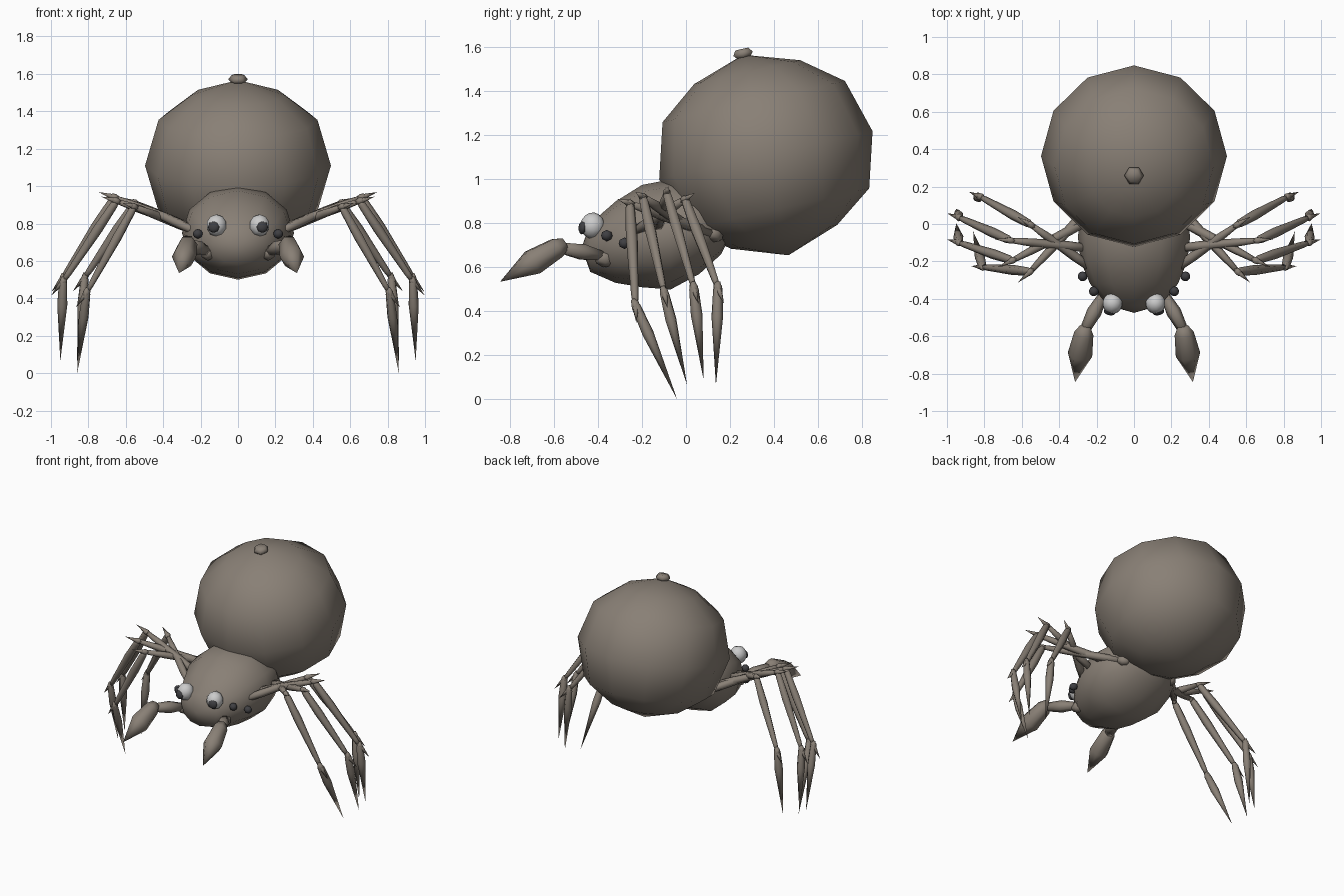
import bpy, bmesh, math
from mathutils import Vector, Matrix

if "Cube" in bpy.data.objects:
    bpy.data.objects.remove(bpy.data.objects["Cube"])


def material(name, rgb):
    m = bpy.data.materials.new(name)
    m.diffuse_color = (*rgb, 1)
    m.use_nodes = True
    m.node_tree.nodes["Principled BSDF"].inputs["Base Color"].default_value = m.diffuse_color
    return m


BROWN = material("body_brown", (0.25, 0.215, 0.18))
WHITE = material("eye_white", (0.75, 0.75, 0.75))
DARK = material("eye_dark", (0.05, 0.05, 0.055))


def loft(name, rings, mat):
    """Skin a list of rings; a ring with one point becomes a pole."""
    bm = bmesh.new()
    vs = [[bm.verts.new(p) for p in r] for r in rings]
    for a, b in zip(vs, vs[1:]):
        n = max(len(a), len(b))
        for i in range(n):
            j = (i + 1) % n
            quad = [a[i % len(a)], a[j % len(a)], b[j % len(b)], b[i % len(b)]]
            bm.faces.new(list(dict.fromkeys(quad)))
    for end in (vs[0], vs[-1]):
        if len(end) > 2:
            bm.faces.new(end)
    bmesh.ops.recalc_face_normals(bm, faces=bm.faces)
    for f in bm.faces:
        f.smooth = True
    me = bpy.data.meshes.new(name)
    bm.to_mesh(me)
    bm.free()
    ob = bpy.data.objects.new(name, me)
    me.materials.append(mat)
    bpy.context.collection.objects.link(ob)
    return ob


def spindle(name, a, b, profile, sides=6, mat=BROWN):
    """Turned shape from a to b; profile holds (fraction, radius) pairs."""
    a, b = Vector(a), Vector(b)
    q = (b - a).to_track_quat('Z', 'Y')
    rings = []
    for t, r in profile:
        c = a.lerp(b, t)
        n = sides if r > 0 else 1
        rings.append([c + q @ Vector((r * math.cos(2 * math.pi * i / n),
                                      r * math.sin(2 * math.pi * i / n), 0)) for i in range(n)])
    return loft(name, rings, mat)


def ball(name, c, radii, direction=(0, 0, 1), mat=BROWN, seg=8, rings=6):
    """Ellipsoid whose local z axis points along direction."""
    bm = bmesh.new()
    q = Vector(direction).to_track_quat('Z', 'Y').to_matrix().to_4x4()
    bmesh.ops.create_uvsphere(bm, u_segments=seg, v_segments=rings, radius=1,
                              matrix=Matrix.Translation(c) @ q @ Matrix.Diagonal((*radii, 1)))
    for f in bm.faces:
        f.smooth = True
    me = bpy.data.meshes.new(name)
    bm.to_mesh(me)
    bm.free()
    me.materials.append(mat)
    ob = bpy.data.objects.new(name, me)
    bpy.context.collection.objects.link(ob)
    return ob


# abdomen: twelve-sided tilted globe
tilt = math.radians(12.7)
axis = Vector((0, -math.sin(tilt), math.cos(tilt)))
u = Vector((0, math.cos(tilt), math.sin(tilt)))
centre = Vector((0, 0.363, 1.11))
rings = []
for v, r in [(-.466, 0), (-.38, .247), (-.25, .425), (0, .497), (.25, .425), (.387, .247), (.468, 0)]:
    n = 12 if r else 1
    rings.append([centre + axis * v + u * (r * math.cos(i * math.pi / 6))
                  + Vector((r * math.sin(i * math.pi / 6), 0, 0)) for i in range(n)])
loft("abdomen", rings, BROWN)

# spinneret on the abdomen's upper pole
top = centre + axis * .45
spindle("spinneret", top, top + axis * .045, [(0, .03), (.5, .052), (1, .035)])

# head and thorax: stations of (y, bottom, top, half width)
rings = [[(0, -.475, .69)]]
for y, lo, hi, w in [(-.435, .58, .80, .14), (-.32, .53, .90, .235), (-.2, .51, .975, .285),
                     (-.07, .50, 1.0, .30), (.06, .57, .98, .285), (.16, .66, .92, .2)]:
    rings.append([(w * math.sin(i * math.pi / 6), y,
                   (lo + hi) / 2 + (hi - lo) / 2 * math.cos(i * math.pi / 6)) for i in range(12)])
rings.append([(0, .22, .78)])
loft("head_thorax", rings, BROWN)

# legs: root, knee, ankle, tip (right side)
LEGS = [
    ((.20, .13, .75), (.555, -.255, .89), (.81, -.23, .43), (.86, -.04, 0)),
    ((.22, .03, .77), (.65, -.195, .92), (.935, -.10, .49), (.95, .005, .065)),
    ((.22, -.13, .77), (.66, -.088, .94), (.935, .035, .51), (.95, .08, .09)),
    ((.21, -.25, .75), (.55, -.005, .91), (.82, .145, .51), (.86, .136, .065)),
]
for side, s in (("left", -1), ("right", 1)):
    def p(c):
        return Vector((c[0] * s, c[1], c[2]))

    for k, pts in enumerate(LEGS, 1):
        root, knee, ankle, tip = map(p, pts)
        tag = f"{side}_leg_{k}"
        ball(tag + "_hip", root, (.035, .035, .045), knee - root, seg=6, rings=4)
        spindle(tag + "_femur", root, knee, [(0, .02), (.3, .026), (.75, .022), (1, .014)])
        spindle(tag + "_tibia", knee, ankle, [(-.02, .012), (.05, .022), (.35, .027), (.9, .017), (1, .012)])
        spindle(tag + "_foot", ankle, tip, [(-.06, .01), (.02, .022), (.3, .027), (1, 0)])
        # spurs carry on past the knee and ankle
        for part, a, b, length in (("knee", root, knee, .09), ("ankle", knee, ankle, .10)):
            d = (b - a).normalized()
            out = (d + Vector((s * .15, 0, 0))).normalized()
            ball(f"{tag}_{part}_joint", b, (.02, .02, .028), d, seg=6, rings=4)
            spindle(f"{tag}_{part}_spur", b, b + out * length, [(0, .015), (.2, .014), (1, 0)], 5)

    # feelers
    ball(side + "_feeler_base", p((.16, -.37, .64)), (.04, .04, .05), (s * .3, -1, .2), seg=6, rings=4)
    spindle(side + "_feeler_arm", p((.16, -.37, .65)), p((.265, -.57, .69)),
            [(0, .022), (.5, .04), (1, .027)])
    spindle(side + "_feeler_club", p((.262, -.55, .71)), p((.315, -.845, .535)),
            [(0, .03), (.12, .052), (.5, .066), (1, 0)])

    # large front eyes with dark pupils
    look = p((.2, -1, .15))
    ball(side + "_big_eye", p((.115, -.425, .79)), (.055, .06, .055), look, WHITE, 10, 8)
    ball(side + "_pupil", p((.13, -.47, .782)), (.032, .032, .018), look, DARK)
    # small side eyes
    for k, c in enumerate([(.215, -.36, .745), (.275, -.28, .71)], 1):
        ball(f"{side}_small_eye_{k}", p(c), (.026, .026, .026), p((1, -.6, 0)), DARK)
